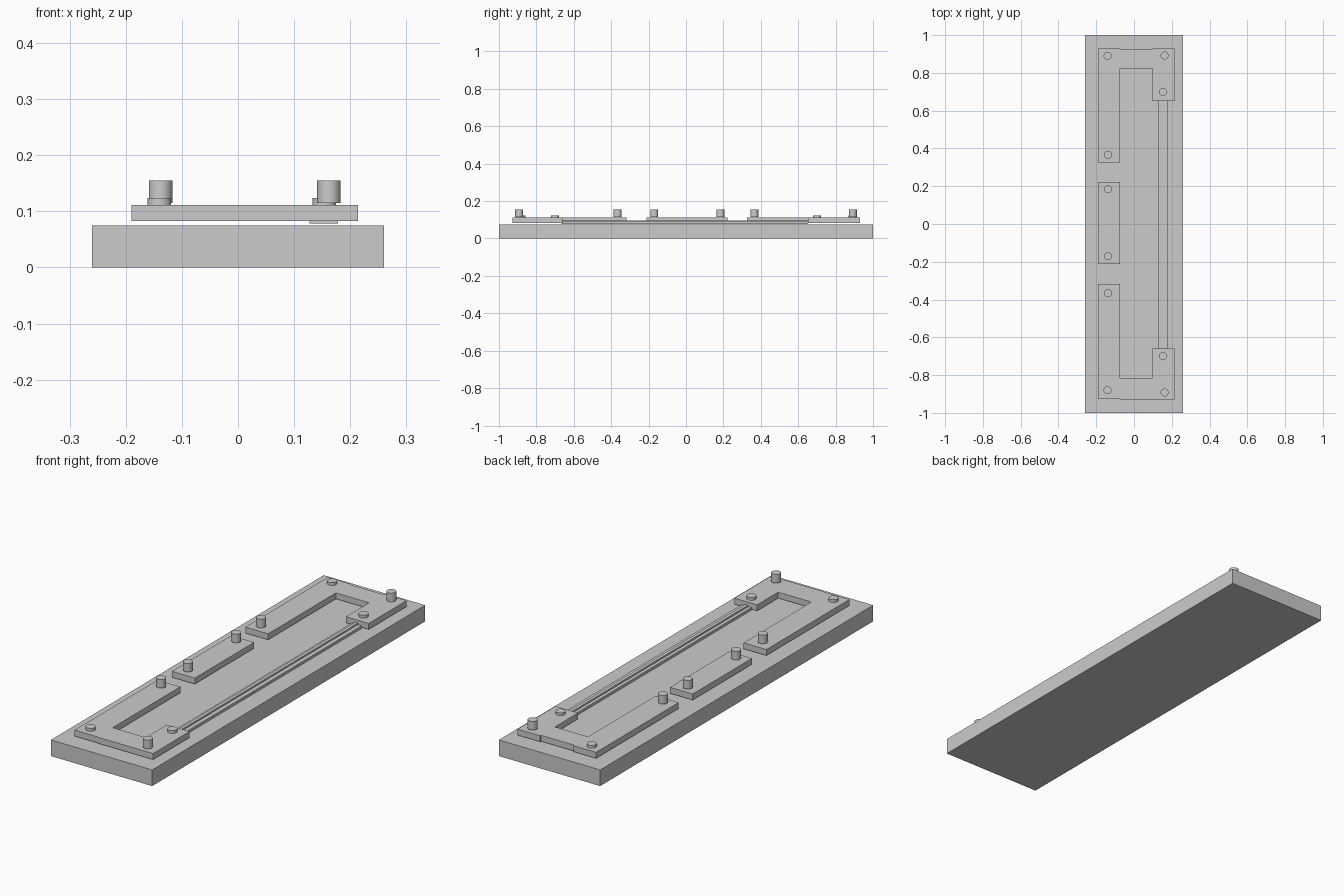
import bpy, bmesh

if "Cube" in bpy.data.objects:
    bpy.data.objects.remove(bpy.data.objects["Cube"])


def finish(bm, name):
    bmesh.ops.recalc_face_normals(bm, faces=bm.faces)
    me = bpy.data.meshes.new(name)
    bm.to_mesh(me)
    bm.free()
    ob = bpy.data.objects.new(name, me)
    bpy.context.collection.objects.link(ob)
    return ob


def prism(name, pts, z0, z1):
    bm = bmesh.new()
    face = bm.faces.new([bm.verts.new((x, y, z0)) for x, y in pts])
    ext = bmesh.ops.extrude_face_region(bm, geom=[face])
    top = [v for v in ext["geom"] if isinstance(v, bmesh.types.BMVert)]
    bmesh.ops.translate(bm, verts=top, vec=(0, 0, z1 - z0))
    return finish(bm, name)


def box(name, x0, x1, y0, y1, z0, z1):
    return prism(name, [(x0, y0), (x1, y0), (x1, y1), (x0, y1)], z0, z1)


def pin(name, x, y, z0, z1, r=0.021):
    bpy.ops.mesh.primitive_cylinder_add(vertices=32, radius=r, depth=z1 - z0,
                                        location=(x, y, (z0 + z1) / 2))
    bpy.context.object.name = name
    bpy.ops.object.shade_smooth_by_angle()


# Base slab
box("base", -0.26, 0.26, -1, 1, 0, 0.075)

# Raised plates, floating slightly above the base
Z0, Z1 = 0.083, 0.111
prism("back_hook_plate", [
    (-0.19, 0.325), (-0.073, 0.325), (-0.073, 0.822), (0.097, 0.822),
    (0.097, 0.652), (0.214, 0.652), (0.214, 0.93), (0.097, 0.93),
    (0.097, 0.924), (-0.073, 0.924), (-0.073, 0.93), (-0.19, 0.93)], Z0, Z1)
prism("front_hook_plate", [
    (-0.19, -0.318), (-0.073, -0.318), (-0.073, -0.814), (0.097, -0.814),
    (0.097, -0.66), (0.214, -0.66), (0.214, -0.928), (-0.073, -0.928),
    (-0.073, -0.926), (-0.19, -0.926)], Z0, Z1)
box("middle_plate", -0.19, -0.073, -0.212, 0.222, Z0, Z1)

# Long strip with a raised rib
box("strip", 0.127, 0.178, -0.665, 0.652, 0.078, 0.090)
box("strip_rib", 0.143, 0.158, -0.665, 0.652, 0.090, 0.097)

# Low pins and tall pins
for i, (x, y) in enumerate([(-0.14, 0.89), (-0.14, -0.88),
                            (0.154, 0.70), (0.154, -0.70)]):
    pin(f"low_pin_{i}", x, y, 0.109, 0.124)
for i, (x, y) in enumerate([(0.162, 0.892), (0.162, -0.892), (-0.138, 0.366),
                            (-0.138, 0.184), (-0.138, -0.17), (-0.138, -0.366)]):
    pin(f"tall_pin_{i}", x, y, 0.115, 0.155)
